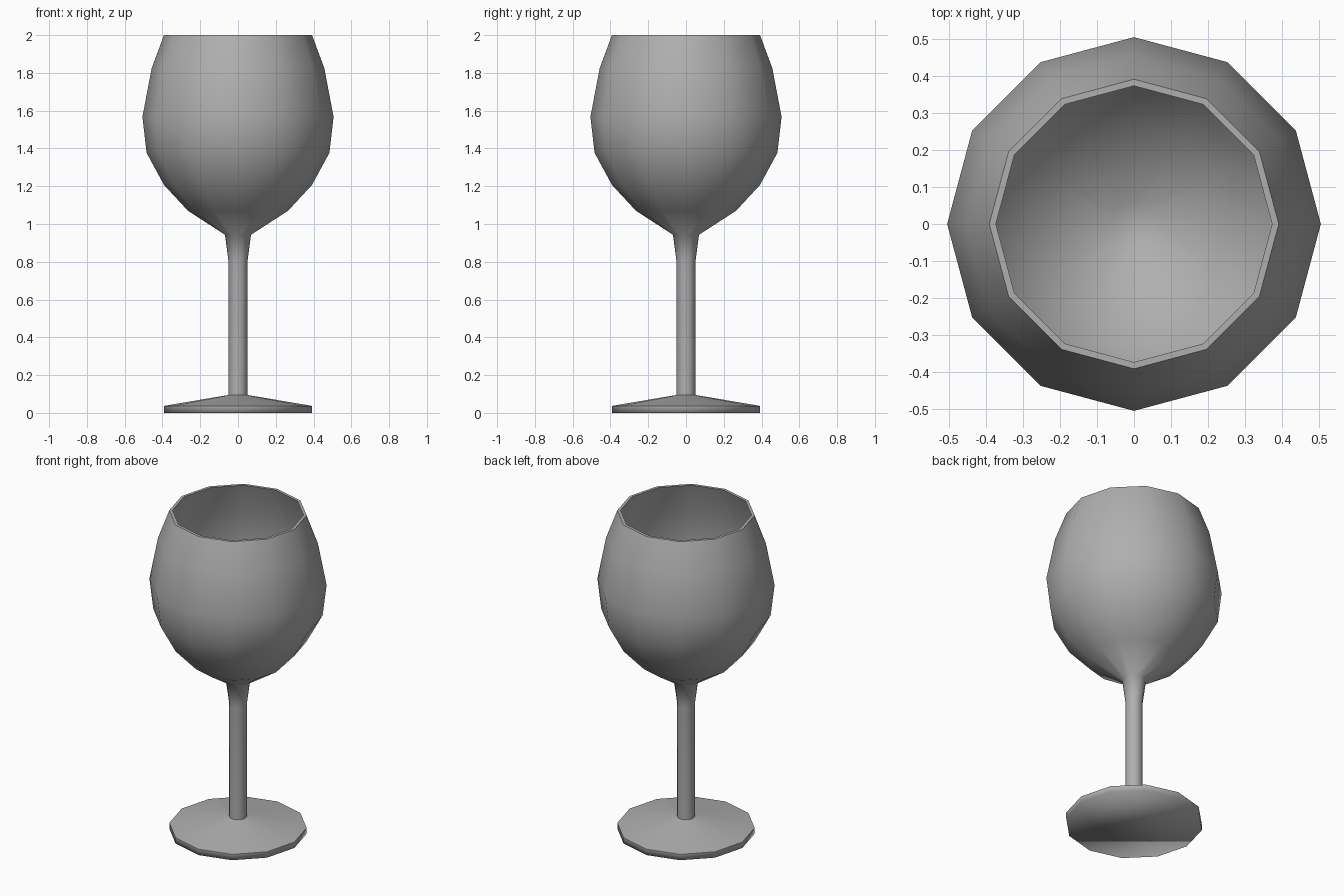
import bpy, bmesh
from math import sin, cos, pi, radians

if "Cube" in bpy.data.objects:
    bpy.data.objects.remove(bpy.data.objects["Cube"])

SIDES = 12

# Outer profile (radius, height) from the foot rim up to the lip
outer = [(0.392, 0.0), (0.392, 0.037), (0.05, 0.095), (0.05, 0.80), (0.069, 0.943),
         (0.265, 1.07), (0.392, 1.207), (0.484, 1.377), (0.506, 1.567), (0.457, 1.825), (0.392, 2.0)]
# Inner bowl profile from the lip down to the bottom
inner = [(0.374, 2.0), (0.438, 1.823), (0.487, 1.567), (0.466, 1.383),
         (0.378, 1.219), (0.256, 1.085), (0.06, 0.962)]


def lathe(name, profile):
    """Revolve a profile, closing both ends."""
    bm = bmesh.new()
    rings = [[bm.verts.new((r * cos(2 * pi * i / SIDES), r * sin(2 * pi * i / SIDES), z))
              for i in range(SIDES)] for r, z in profile]
    for low, high in zip(rings, rings[1:]):
        for i in range(SIDES):
            j = (i + 1) % SIDES
            bm.faces.new((low[i], low[j], high[j], high[i]))
    bm.faces.new(rings[0][::-1])
    bm.faces.new(rings[-1])
    mesh = bpy.data.meshes.new(name)
    bm.to_mesh(mesh)
    bm.free()
    obj = bpy.data.objects.new(name, mesh)
    bpy.context.collection.objects.link(obj)
    return obj


# Foot, stem and hollow bowl in one revolved shell
glass = lathe("wine_glass", outer + inner)
bpy.context.view_layer.objects.active = glass
glass.select_set(True)
bpy.ops.object.shade_smooth_by_angle(angle=radians(60))

# The underside blends softly into the foot's rim
mesh = glass.data
for edge in mesh.edges:
    if all(mesh.vertices[v].co.z < 0.001 for v in edge.vertices):
        edge.use_edge_sharp = False

# Dark grey glass
dark = bpy.data.materials.new("dark_grey")
dark.diffuse_color = (0.43, 0.43, 0.43, 1.0)
dark.use_nodes = True
dark.node_tree.nodes["Principled BSDF"].inputs["Base Color"].default_value = dark.diffuse_color
mesh.materials.append(dark)
